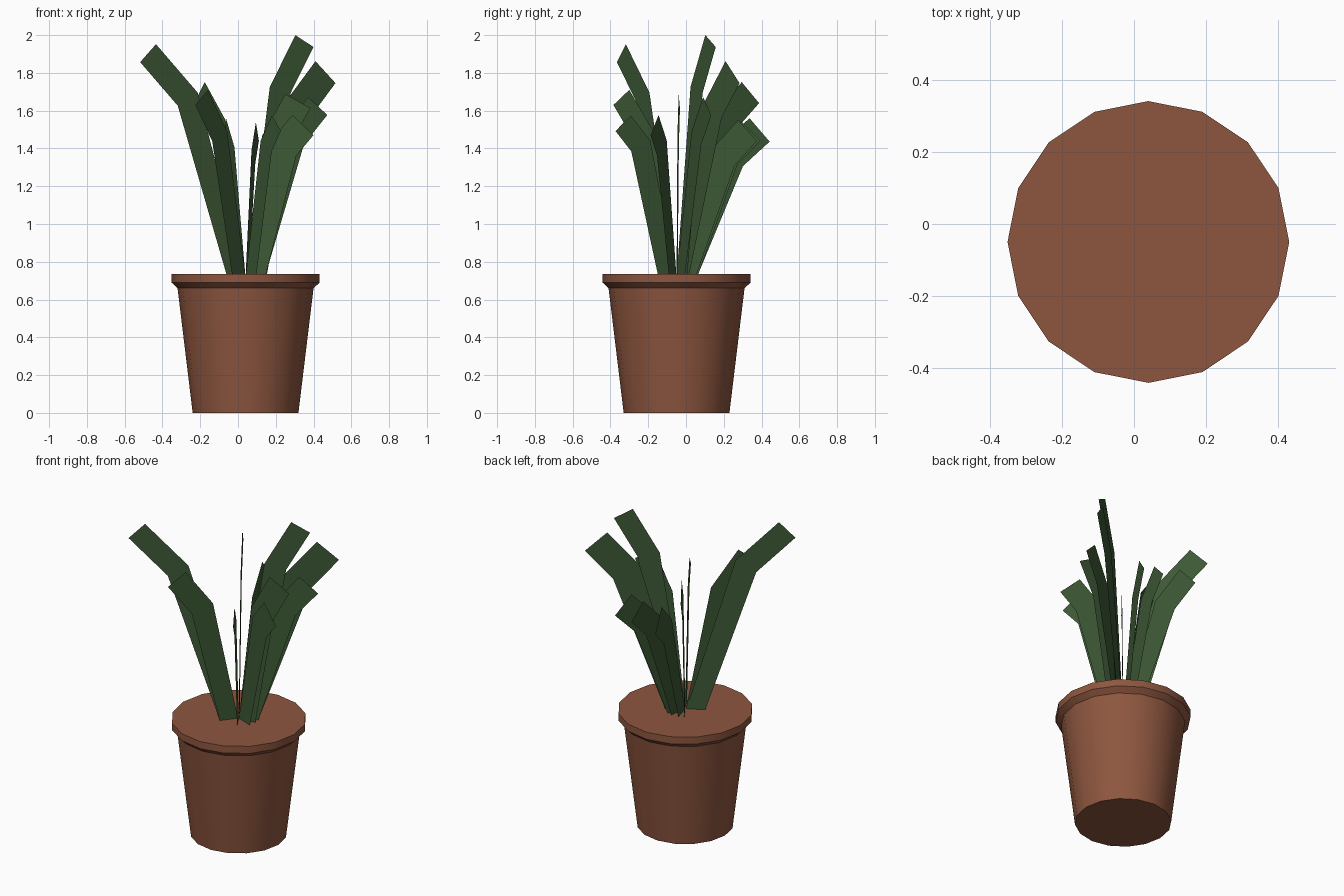
import bpy, bmesh
from math import cos, sin, radians, hypot
from mathutils import Vector

if "Cube" in bpy.data.objects:
    bpy.data.objects.remove(bpy.data.objects["Cube"])

CENTRE = Vector((0.04, -0.05, 0))
SOIL = 0.735


def material(name, colour):
    m = bpy.data.materials.new(name)
    m.use_nodes = True
    m.diffuse_color = (*colour, 1)
    m.node_tree.nodes["Principled BSDF"].inputs["Base Color"].default_value = (*colour, 1)
    return m


def add_object(name, bm, mat):
    mesh = bpy.data.meshes.new(name)
    bm.to_mesh(mesh)
    bm.free()
    mesh.materials.append(mat)
    ob = bpy.data.objects.new(name, mesh)
    ob.location = CENTRE
    bpy.context.collection.objects.link(ob)
    return ob


terracotta = material("terracotta", (0.27, 0.094, 0.05))
leaf_green = material("leaf green", (0.047, 0.1, 0.036))

# Pot: sixteen-sided closed lathe with a flared rim
bm = bmesh.new()
rings = []
for r, z in [(0.28, 0), (0.36, 0.66), (0.392, 0.69), (0.392, SOIL)]:
    rings.append([bm.verts.new((r * cos(radians(a * 22.5)), r * sin(radians(a * 22.5)), z))
                  for a in range(16)])
for low, high in zip(rings, rings[1:]):
    for i in range(16):
        j = (i + 1) % 16
        bm.faces.new((low[i], low[j], high[j], high[i]))
bm.faces.new(rings[0][::-1])
bm.faces.new(rings[-1])
pot = add_object("pot", bm, terracotta)
bpy.ops.object.select_all(action='DESELECT')
pot.select_set(True)
bpy.context.view_layer.objects.active = pot
bpy.ops.object.shade_smooth_by_angle(angle=radians(30))


def leaf(name, angle, r1, z1, r2, z2, tip):
    """Flat upright blade bent outward; its end runs from (r1, z1) to (r2, z2)."""
    w = hypot(r2 - r1, z2 - z1)
    dr, dz = (z1 - z2) / w, (r2 - r1) / w
    outer = tip - 0.035
    outline = [(0, SOIL - 0.02), (0.11, SOIL - 0.02),
               (r2 - dr * outer, z2 - dz * outer), (r2, z2),
               (r1, z1), (r1 - dr * tip, z1 - dz * tip)]
    bm = bmesh.new()
    c, s = cos(radians(angle)), sin(radians(angle))
    v = [bm.verts.new((r * c, r * s, z)) for r, z in outline]
    bm.faces.new((v[0], v[1], v[2], v[5]))
    bm.faces.new((v[5], v[2], v[3], v[4]))
    add_object(name, bm, leaf_green)


# Leaves: direction, inner and outer end corners, length of the bent tip
leaves = [
    (209.5, 0.545, 1.952, 0.641, 1.857, 0.36),
    (30, 0.305, 2.0, 0.415, 1.937, 0.315),
    (35, 0.452, 1.862, 0.581, 1.746, 0.28),
    (23, 0.36, 1.672, 0.47, 1.577, 0.24),
    (81, 0.35, 1.54, 0.45, 1.44, 0.21),
    (105, 0.4, 1.56, 0.51, 1.436, 0.23),
    (122, 0.407, 1.751, 0.515, 1.64, 0.28),
    (231.5, 0.32, 1.71, 0.427, 1.63, 0.275),
    (3, 0.211, 1.688, 0.344, 1.614, 0.255),
    (300, 0.28, 1.575, 0.373, 1.492, 0.18),
    (339, 0.266, 1.577, 0.385, 1.47, 0.18),
    (65, 0.36, 1.55, 0.47, 1.44, 0.22),
]
for n, row in enumerate(leaves, 1):
    leaf(f"leaf_{n}", *row)
